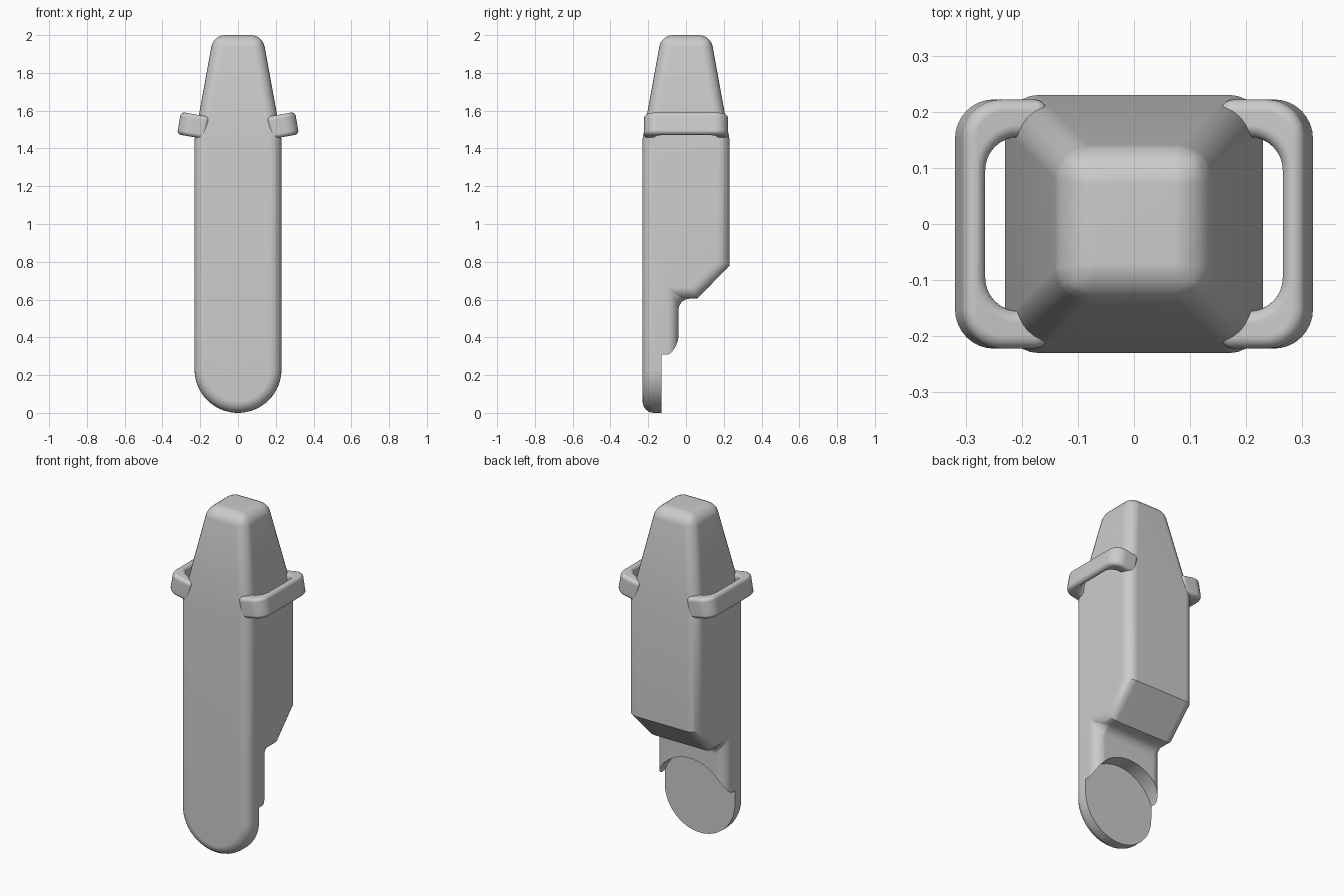
import bpy, bmesh
from math import sin, cos, pi, radians
from mathutils import Matrix, Vector

cube = bpy.data.objects.get("Cube")
if cube:
    bpy.data.objects.remove(cube, do_unlink=True)

grey = bpy.data.materials.new("plain grey")
grey.use_nodes = True
grey.diffuse_color = (0.6, 0.6, 0.6, 1)
grey.node_tree.nodes["Principled BSDF"].inputs["Base Color"].default_value = (0.6, 0.6, 0.6, 1)


def arc(cx, cy, r, start, end, steps):
    """Points along a circular arc, angles in degrees."""
    angles = [radians(start + (end - start) * i / steps) for i in range(steps + 1)]
    return [(cx + r * cos(a), cy + r * sin(a)) for a in angles]


def prism(name, outline, place, lo, hi):
    """Extrude a 2D outline from lo to hi; place maps (u, v, depth) to xyz."""
    bm = bmesh.new()
    face = bm.faces.new([bm.verts.new(place(u, v, lo)) for u, v in outline])
    shift = Vector(place(0, 0, hi)) - Vector(place(0, 0, lo))
    new = bmesh.ops.extrude_face_region(bm, geom=[face])["geom"]
    bmesh.ops.translate(bm, vec=shift, verts=[g for g in new if isinstance(g, bmesh.types.BMVert)])
    bmesh.ops.recalc_face_normals(bm, faces=bm.faces)
    mesh = bpy.data.meshes.new(name)
    bm.to_mesh(mesh)
    bm.free()
    obj = bpy.data.objects.new(name, mesh)
    bpy.context.collection.objects.link(obj)
    return obj


def apply_modifier(obj, kind, **settings):
    mod = obj.modifiers.new(kind.title(), kind)
    for key, value in settings.items():
        setattr(mod, key, value)
    select(obj)
    bpy.ops.object.modifier_apply(modifier=mod.name)


def select(obj):
    bpy.ops.object.select_all(action='DESELECT')
    obj.select_set(True)
    bpy.context.view_layer.objects.active = obj


def boolean(obj, tool, operation):
    apply_modifier(obj, 'BOOLEAN', operation=operation, solver='EXACT', object=tool)
    bpy.data.objects.remove(tool, do_unlink=True)


def round_edges(obj, width, segments, limit):
    apply_modifier(obj, 'BEVEL', width=width, segments=segments, limit_method='ANGLE',
                   angle_limit=radians(limit), use_clamp_overlap=False)


def finish(obj):
    obj.data.materials.clear()
    obj.data.materials.append(grey)
    select(obj)
    bpy.ops.object.shade_smooth_by_angle(angle=radians(32))
    mod = obj.modifiers.new("Weighted normals", 'WEIGHTED_NORMAL')
    mod.keep_sharp = True


def along_y(u, v, d):
    return (u, d, v)


def along_x(u, v, d):
    return (d, u, v)


# Body: front outline crossed with the stepped side outline
W, SHOULDER = 0.23, 1.45
front = arc(0, W, W, 180, 360, 32) + [(W, SHOULDER), (0.13, 2), (-0.13, 2), (-W, SHOULDER)]
side = [(-W, -0.1), (-0.04, -0.1), (-0.04, 0.605), (0.06, 0.605), (W, 0.78),
        (W, SHOULDER), (0.112, 2.1), (-0.112, 2.1), (-W, SHOULDER)]
body = prism("body", front, along_y, -0.4, 0.4)
boolean(body, prism("side_shape", side, along_x, -0.4, 0.4), 'INTERSECT')

bm = bmesh.new()
bm.from_mesh(body.data)
bmesh.ops.remove_doubles(bm, verts=bm.verts, dist=0.0001)
bmesh.ops.dissolve_limit(bm, angle_limit=0.02, verts=bm.verts, edges=bm.edges)
bm.to_mesh(body.data)
bm.free()
round_edges(body, 0.06, 6, 60)

# Round recess that leaves the thin disc at the foot
recess = prism("recess_cutter", arc(0, W, 0.243, 0, 355, 71), along_y, -0.13, 0.4)
boolean(body, recess, 'DIFFERENCE')
finish(body)

# Side loops: tilted C-shaped bars, mirrored
ROOT = 0.16
loop = ([(ROOT, -0.222)] + arc(0.243, -0.152, 0.07, -90, 0, 8)
        + arc(0.243, 0.152, 0.07, 0, 90, 8) + [(ROOT, 0.222), (ROOT, 0.155)]
        + arc(0.212, 0.095, 0.06, 90, 0, 8) + arc(0.212, -0.095, 0.06, 0, -90, 8)
        + [(ROOT, -0.155)])
handles = prism("side_loops", loop, lambda u, v, d: (u, v, d), -0.06, 0.06)
round_edges(handles, 0.022, 5, 40)
pivot = Vector((0.27, 0, 0))
handles.data.transform(Matrix.Translation((0.27, 0, 1.527))
                       @ Matrix.Rotation(radians(-10), 4, 'Y')
                       @ Matrix.Translation(-pivot))
apply_modifier(handles, 'MIRROR', use_mirror_merge=False)
finish(handles)
